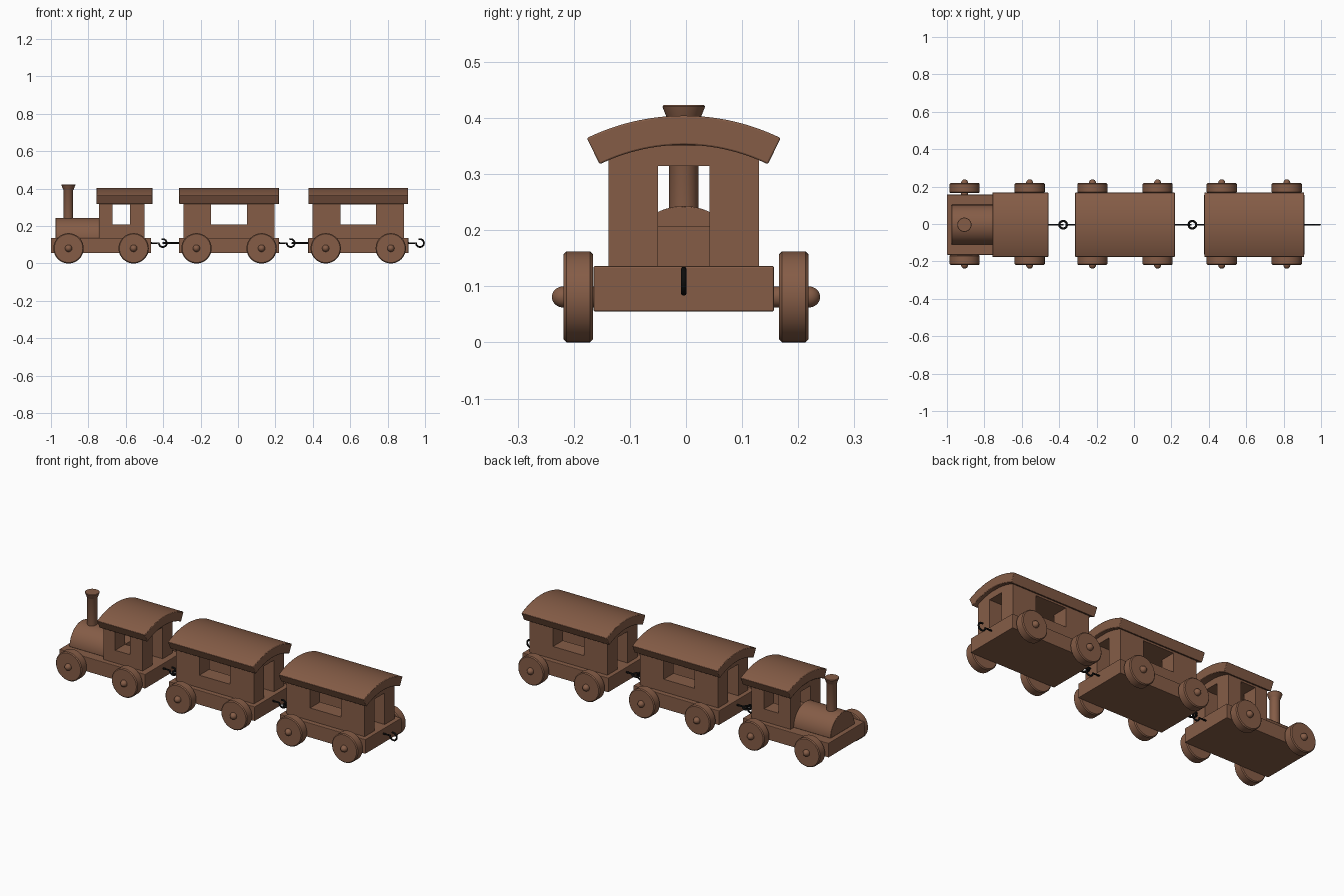
import bpy, bmesh, math
from mathutils import Matrix, Vector

if "Cube" in bpy.data.objects:
    bpy.data.objects.remove(bpy.data.objects["Cube"])

YC = -0.004            # centreline of the bodies
BASE_Z0, BASE_Z1 = 0.055, 0.136
AXLE_Z = 0.081
HOOK_Z = 0.109


def material(name, rgb):
    m = bpy.data.materials.new(name)
    m.diffuse_color = (*rgb, 1)
    m.use_nodes = True
    m.node_tree.nodes["Principled BSDF"].inputs["Base Color"].default_value = m.diffuse_color
    return m


WOOD = material("brown wood", (0.235, 0.108, 0.062))
METAL = material("black metal", (0.004, 0.004, 0.004))


def finish(name, bm, mat, bevel=0.0, smooth=False):
    bmesh.ops.recalc_face_normals(bm, faces=bm.faces[:])
    me = bpy.data.meshes.new(name)
    bm.to_mesh(me)
    bm.free()
    me.materials.append(mat)
    ob = bpy.data.objects.new(name, me)
    bpy.context.collection.objects.link(ob)
    if smooth:
        bpy.ops.object.select_all(action='DESELECT')
        ob.select_set(True)
        bpy.context.view_layer.objects.active = ob
        bpy.ops.object.shade_smooth_by_angle(angle=math.radians(35))
    if bevel:
        mod = ob.modifiers.new("soft edges", 'BEVEL')
        mod.width = bevel
        mod.segments = 2
        mod.limit_method = 'ANGLE'
        mod.angle_limit = math.radians(40)
    return ob


def prism(name, profile, x0, x1, bevel=0.0, smooth=False):
    """Extrude a (y, z) profile along x."""
    bm = bmesh.new()
    f = bm.faces.new([bm.verts.new((x0, YC + y, z)) for y, z in profile])
    ext = bmesh.ops.extrude_face_region(bm, geom=[f])
    vs = [g for g in ext["geom"] if isinstance(g, bmesh.types.BMVert)]
    bmesh.ops.translate(bm, verts=vs, vec=(x1 - x0, 0, 0))
    return finish(name, bm, WOOD, bevel, smooth)


def lathe(name, profile, matrix, bevel=0.0, steps=48):
    """Spin an (r, h) profile round local z."""
    bm = bmesh.new()
    vs = [bm.verts.new((r, 0, h)) for r, h in profile]
    es = [bm.edges.new(p) for p in zip(vs, vs[1:])]
    bmesh.ops.spin(bm, geom=vs + es, cent=(0, 0, 0), axis=(0, 0, 1),
                   angle=2 * math.pi, steps=steps)
    bmesh.ops.remove_doubles(bm, verts=bm.verts[:], dist=1e-5)
    bmesh.ops.transform(bm, matrix=matrix, verts=bm.verts[:])
    return finish(name, bm, WOOD, bevel, True)


def wire(name, points, radius, closed=False):
    cu = bpy.data.curves.new(name, 'CURVE')
    cu.dimensions = '3D'
    cu.bevel_depth = radius
    cu.bevel_resolution = 3
    cu.use_fill_caps = True
    sp = cu.splines.new('POLY')
    sp.points.add(len(points) - 1)
    for p, co in zip(sp.points, points):
        p.co = (*co, 1)
    sp.use_cyclic_u = closed
    cu.materials.append(METAL)
    ob = bpy.data.objects.new(name, cu)
    bpy.context.collection.objects.link(ob)


def cell_block(name, xs, ys, zs, solid):
    """Block made of grid cells; only the outer faces of solid cells are built."""
    n = (len(xs) - 1, len(ys) - 1, len(zs) - 1)

    def filled(c):
        return all(0 <= c[a] < n[a] for a in range(3)) and solid(*c)

    bm = bmesh.new()
    for c in [(i, j, k) for i in range(n[0]) for j in range(n[1]) for k in range(n[2])]:
        if not filled(c):
            continue
        for a in range(3):
            for s in (0, 1):
                nb = list(c)
                nb[a] += 2 * s - 1
                if filled(nb):
                    continue
                b, d = (a + 1) % 3, (a + 2) % 3
                quad = []
                for u, v in ((0, 0), (1, 0), (1, 1), (0, 1)):
                    q = list(c)
                    q[a] += s
                    q[b] += u
                    q[d] += v
                    quad.append(bm.verts.new((xs[q[0]], YC + ys[q[1]], zs[q[2]])))
                bm.faces.new(quad)
    bmesh.ops.remove_doubles(bm, verts=bm.verts[:], dist=1e-5)
    return finish(name, bm, WOOD)


def arc(r, zc, a0, a1, n):
    return [(r * math.sin(a0 + (a1 - a0) * i / n), zc + r * math.cos(a0 + (a1 - a0) * i / n))
            for i in range(n + 1)]


def wagon(name, cx, body, window, roof, engine=False, ring=True):
    x0, x1 = cx - 0.268, cx + 0.268
    # base board
    prism(name + "_base", [(-0.161, BASE_Z0), (0.161, BASE_Z0), (0.161, BASE_Z1), (-0.161, BASE_Z1)],
          x0, x1, bevel=0.003)
    # cabin block, with a side window tunnel and an end doorway tunnel
    def solid(i, j, k):
        if k == 2:
            return True
        if k == 1:
            return i != 1 and j != 1
        return j != 1 or (engine and i == 0)
    cell_block(name + "_cabin", [body[0], window[0], window[1], body[1]],
               [-0.134, -0.0455, 0.0455, 0.134], [BASE_Z1 - 0.002, 0.207, 0.314, 0.351], solid)
    # curved roof
    a = math.radians(26)
    prism(name + "_roof", arc(0.394, 0.010, -a, a, 32) + arc(0.342, 0.010, a, -a, 32),
          roof[0], roof[1], bevel=0.003, smooth=True)
    # axles with round ends, and wheels
    for end, wx in (("front", cx - 0.174), ("rear", cx + 0.174)):
        cap = [(0.019 * math.cos(t * math.pi / 16), 0.218 + 0.021 * math.sin(t * math.pi / 16))
               for t in range(9)]
        prof = [(r, -h) for r, h in reversed(cap)] + cap
        turn = Matrix.Translation((wx, 0, AXLE_Z)) @ Matrix.Rotation(-math.pi / 2, 4, 'X')
        lathe(f"{name}_{end}_axle", prof, turn, steps=32)
        for side, y in (("right", -0.192), ("left", 0.192)):
            w, r, b = 0.026, 0.081, 0.005
            lathe(f"{name}_{end}_{side}_wheel",
                  [(0, -w), (r - b, -w), (r, b - w), (r, w - b), (r - b, w), (0, w)],
                  Matrix.Translation((0, y, 0)) @ turn)
    # rear hook: straight shank, then an open loop
    hx, hr = x1 + 0.062, 0.021
    loop = [(hx + hr * math.cos(t), YC, HOOK_Z + hr * math.sin(t))
            for t in [math.pi + i * math.radians(290) / 28 for i in range(29)]]
    wire(name + "_hook", [(x1 - 0.01, YC, HOOK_Z)] + loop, 0.005)
    # front ring and its shank
    if ring:
        rx, rr = x0 - 0.063, 0.020
        wire(name + "_ring", [(rx + rr * math.cos(i * math.pi / 16), YC + rr * math.sin(i * math.pi / 16), HOOK_Z)
                              for i in range(32)], 0.006, closed=True)
        wire(name + "_ring_shank", [(rx + rr, YC, HOOK_Z), (x0 + 0.01, YC, HOOK_Z)], 0.005)


# engine
wagon("engine", -0.732, (-0.744, -0.499), (-0.670, -0.578), (-0.757, -0.457), engine=True, ring=False)
prism("engine_boiler", arc(0.107, BASE_Z1, -math.pi / 2, math.pi / 2, 40), -0.975, -0.743,
      bevel=0.002, smooth=True)
lathe("engine_chimney", [(0, 0.2), (0.026, 0.2), (0.026, 0.392), (0.029, 0.397), (0.038, 0.420),
                         (0.036, 0.423), (0, 0.423)], Matrix.Translation((-0.907, YC, 0)))

# two matching carriages
for label, cx in (("middle_carriage", -0.048), ("rear_carriage", 0.643)):
    wagon(label, cx, (cx - 0.244, cx + 0.244), (cx - 0.096, cx + 0.096), (cx - 0.267, cx + 0.267))
